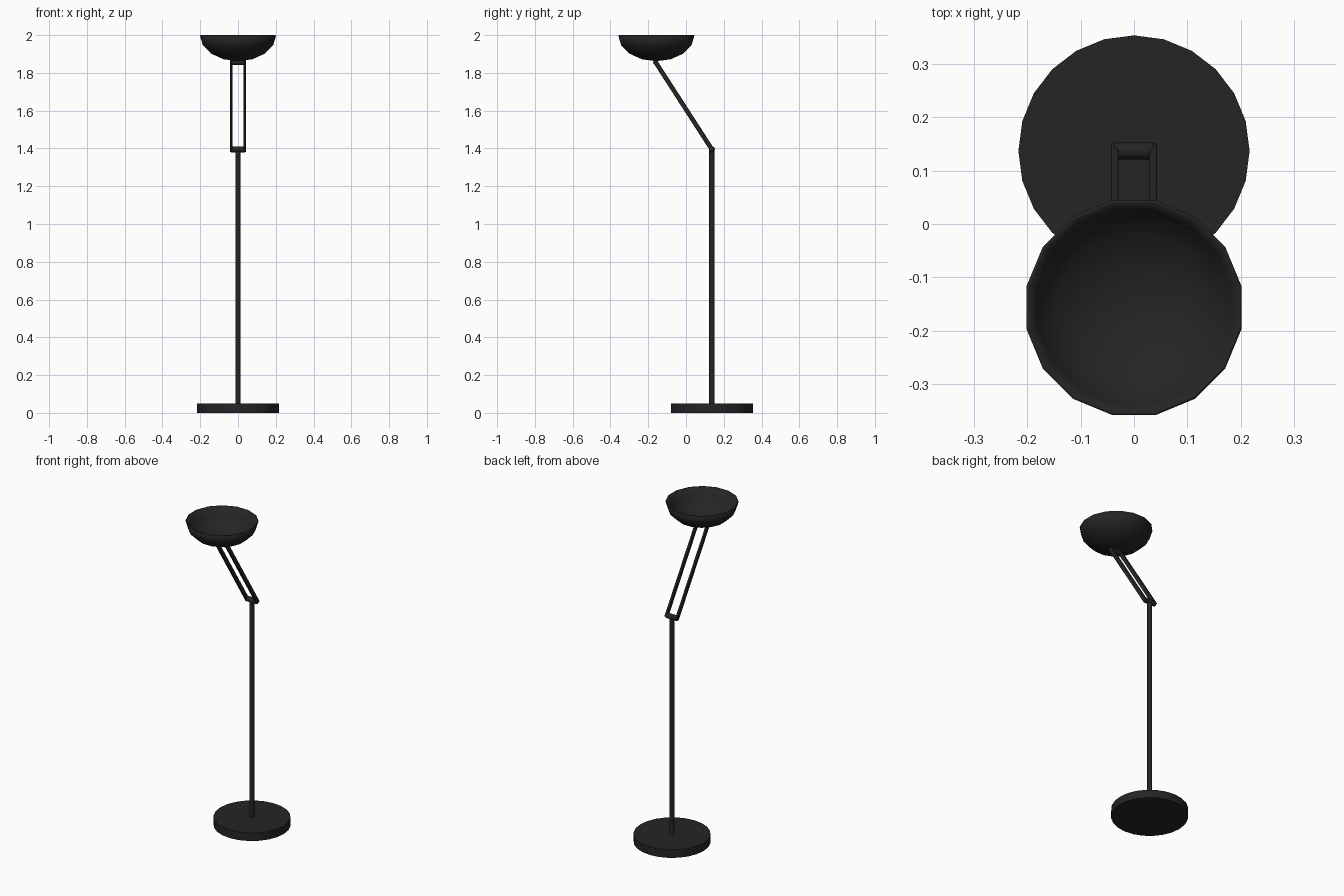
import bpy, bmesh, math
from mathutils import Vector, Matrix

if "Cube" in bpy.data.objects:
    bpy.data.objects.remove(bpy.data.objects["Cube"])

black = bpy.data.materials.new("black_metal")
black.diffuse_color = (0.018, 0.018, 0.018, 1)
black.use_nodes = True
black.node_tree.nodes["Principled BSDF"].inputs["Base Color"].default_value = black.diffuse_color

POST_Y = 0.137                       # base and post axis
LOW = Vector((0, 0.137, 1.395))      # lower arm joint
HIGH = Vector((0, -0.160, 1.855))    # upper arm joint


def finish(name, bm, bevel=0.0, angle=35):
    bmesh.ops.recalc_face_normals(bm, faces=bm.faces)
    me = bpy.data.meshes.new(name)
    bm.to_mesh(me)
    bm.free()
    ob = bpy.data.objects.new(name, me)
    bpy.context.collection.objects.link(ob)
    me.materials.append(black)
    if bevel:
        mod = ob.modifiers.new("bevel", 'BEVEL')
        mod.width, mod.segments = bevel, 2
        mod.limit_method = 'ANGLE'
        mod.angle_limit = math.radians(40)
    bpy.ops.object.select_all(action='DESELECT')
    ob.select_set(True)
    bpy.context.view_layer.objects.active = ob
    bpy.ops.object.shade_smooth_by_angle(angle=math.radians(angle))
    return ob


def cylinder(name, a, b, r, sides, bevel=0.0):
    a, b = Vector(a), Vector(b)
    rot = (b - a).to_track_quat('Z', 'Y').to_matrix().to_4x4()
    bm = bmesh.new()
    bmesh.ops.create_cone(bm, cap_ends=True, segments=sides, radius1=r, radius2=r,
                          depth=(b - a).length,
                          matrix=Matrix.Translation((a + b) / 2) @ rot)
    return finish(name, bm, bevel)


# Round base and upright post
cylinder("base", (0, POST_Y, 0), (0, POST_Y, 0.05), 0.217, 24)
cylinder("post", (0, POST_Y, 0.04), (0, POST_Y, 1.39), 0.014, 16)

# Arm: two slanted side bars joined by a cross bar at each end
axis = HIGH - LOW
tilt = Matrix.Rotation(math.atan2(-axis.y, axis.z), 4, 'X')
for side, sx in (("left", -1), ("right", 1)):
    bm = bmesh.new()
    size = Matrix.Diagonal((0.014, 0.024, axis.length + 0.02, 1))
    place = Matrix.Translation((LOW + HIGH) / 2 + Vector((sx * 0.036, 0, 0)))
    bmesh.ops.create_cube(bm, size=1, matrix=place @ tilt @ size)
    finish("arm_bar_" + side, bm, bevel=0.003)
for name, p, r in (("lower_joint", LOW, 0.016), ("upper_joint", HIGH, 0.013)):
    half = Vector((0.037, 0, 0))
    cylinder(name, p - half, p + half, r, 16, bevel=0.003)

# Open bowl shade: lower half of a flattened sphere, 16 sides
R, DEPTH, SIDES, RINGS = 0.2, 0.132, 16, 4
bm = bmesh.new()
bottom = bm.verts.new((0, 0, -DEPTH))
rings = []
for i in range(RINGS):
    t = math.pi / 2 * i / RINGS
    rings.append([bm.verts.new((R * math.cos(t) * math.cos(a),
                                R * math.cos(t) * math.sin(a),
                                -DEPTH * math.sin(t)))
                  for a in (2 * math.pi * (k + 0.5) / SIDES for k in range(SIDES))])
for k in range(SIDES):
    n = (k + 1) % SIDES
    for up, lo in zip(rings, rings[1:]):
        bm.faces.new((up[k], lo[k], lo[n], up[n]))
    bm.faces.new((rings[-1][k], bottom, rings[-1][n]))
bmesh.ops.translate(bm, verts=bm.verts, vec=(0, -0.157, 2.0))
shade = finish("bowl_shade", bm, angle=50)
wall = shade.modifiers.new("wall", 'SOLIDIFY')
wall.thickness = 0.006
wall.offset = -1
wall.use_rim = True
# keep the wall modifier ahead of the smoothing modifier
shade.modifiers.move(len(shade.modifiers) - 1, 0)
